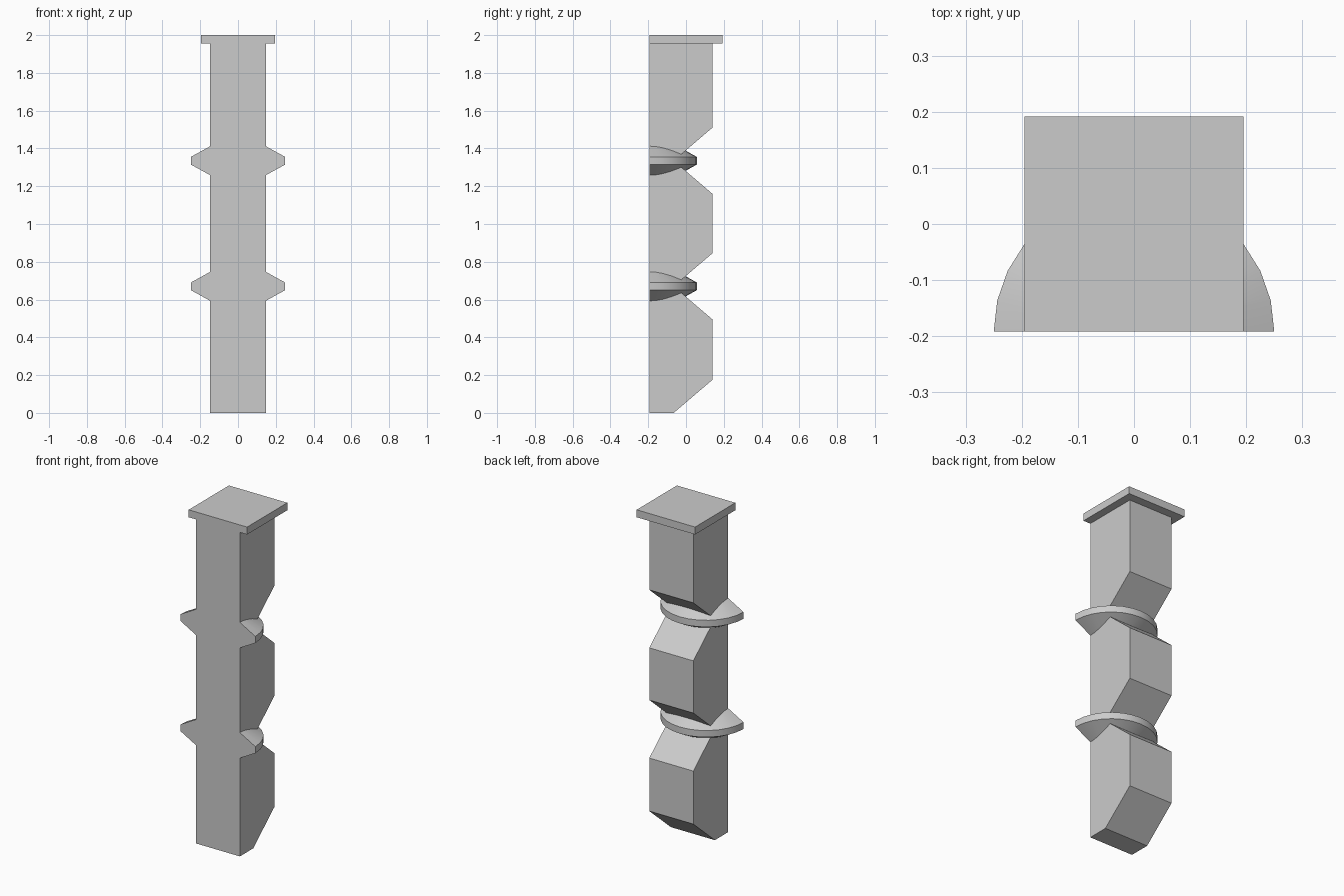
import bpy, bmesh
from math import pi, sin, cos

cube = bpy.data.objects.get("Cube")
if cube:
    bpy.data.objects.remove(cube, do_unlink=True)

stone = bpy.data.materials.new("plain_grey")
stone.use_nodes = True
GREY = (0.6, 0.6, 0.6, 1)
stone.diffuse_color = GREY
stone.node_tree.nodes["Principled BSDF"].inputs["Base Color"].default_value = GREY

FRONT, BACK = -0.192, 0.14
HALF_WIDTH = 0.147
CAP_HALF, CAP_BOTTOM, TOP = 0.195, 1.955, 2.0
NOTCH_Y, NOTCH_HALF = -0.065, 0.175
RING_LEVELS = (0.67, 1.335)
RING_RADIUS, SEGMENTS = 0.25, 14


def finish(name, bm):
    bmesh.ops.recalc_face_normals(bm, faces=bm.faces)
    mesh = bpy.data.meshes.new(name)
    bm.to_mesh(mesh)
    bm.free()
    mesh.materials.append(stone)
    obj = bpy.data.objects.new(name, mesh)
    bpy.context.collection.objects.link(obj)
    return obj


def extrude_side_profile(name, profile, half_width):
    """Prism from a (y, z) outline, centred across x."""
    bm = bmesh.new()
    face = bm.faces.new([bm.verts.new((-half_width, y, z)) for y, z in profile])
    out = bmesh.ops.extrude_face_region(bm, geom=[face])["geom"]
    verts = [v for v in out if isinstance(v, bmesh.types.BMVert)]
    bmesh.ops.translate(bm, verts=verts, vec=(2 * half_width, 0, 0))
    return finish(name, bm)


def half_ring(name, level):
    """Tapered half collar swept around the back of the shaft."""
    section = [(HALF_WIDTH, -0.077), (RING_RADIUS, -0.02),
               (RING_RADIUS, 0.02), (HALF_WIDTH, 0.077)]
    bm = bmesh.new()
    loops = []
    for i in range(SEGMENTS + 1):
        a = pi * i / SEGMENTS
        loops.append([bm.verts.new((r * cos(a), FRONT + r * sin(a), level + z))
                      for r, z in section])
    for a, b in zip(loops, loops[1:]):
        for j in range(4):
            k = (j + 1) % 4
            bm.faces.new((a[j], a[k], b[k], b[j]))
    bm.faces.new(loops[0])
    bm.faces.new(loops[-1])
    obj = finish(name, bm)
    bpy.ops.object.select_all(action='DESELECT')
    obj.select_set(True)
    bpy.context.view_layer.objects.active = obj
    bpy.ops.object.shade_smooth_by_angle(angle=pi / 7)


# Shaft with a chamfered foot and a V notch at each collar
outline = [(FRONT, 0), (NOTCH_Y, 0), (BACK, NOTCH_HALF)]
for level in RING_LEVELS:
    outline += [(BACK, level - NOTCH_HALF), (NOTCH_Y, level), (BACK, level + NOTCH_HALF)]
outline += [(BACK, CAP_BOTTOM), (FRONT, CAP_BOTTOM)]
extrude_side_profile("shaft", outline, HALF_WIDTH)

# Square cap plate
extrude_side_profile("cap_plate", [(FRONT, CAP_BOTTOM), (-FRONT, CAP_BOTTOM),
                                   (-FRONT, TOP), (FRONT, TOP)], CAP_HALF)

# Half collars
for name, level in zip(("lower_collar", "upper_collar"), RING_LEVELS):
    half_ring(name, level)
